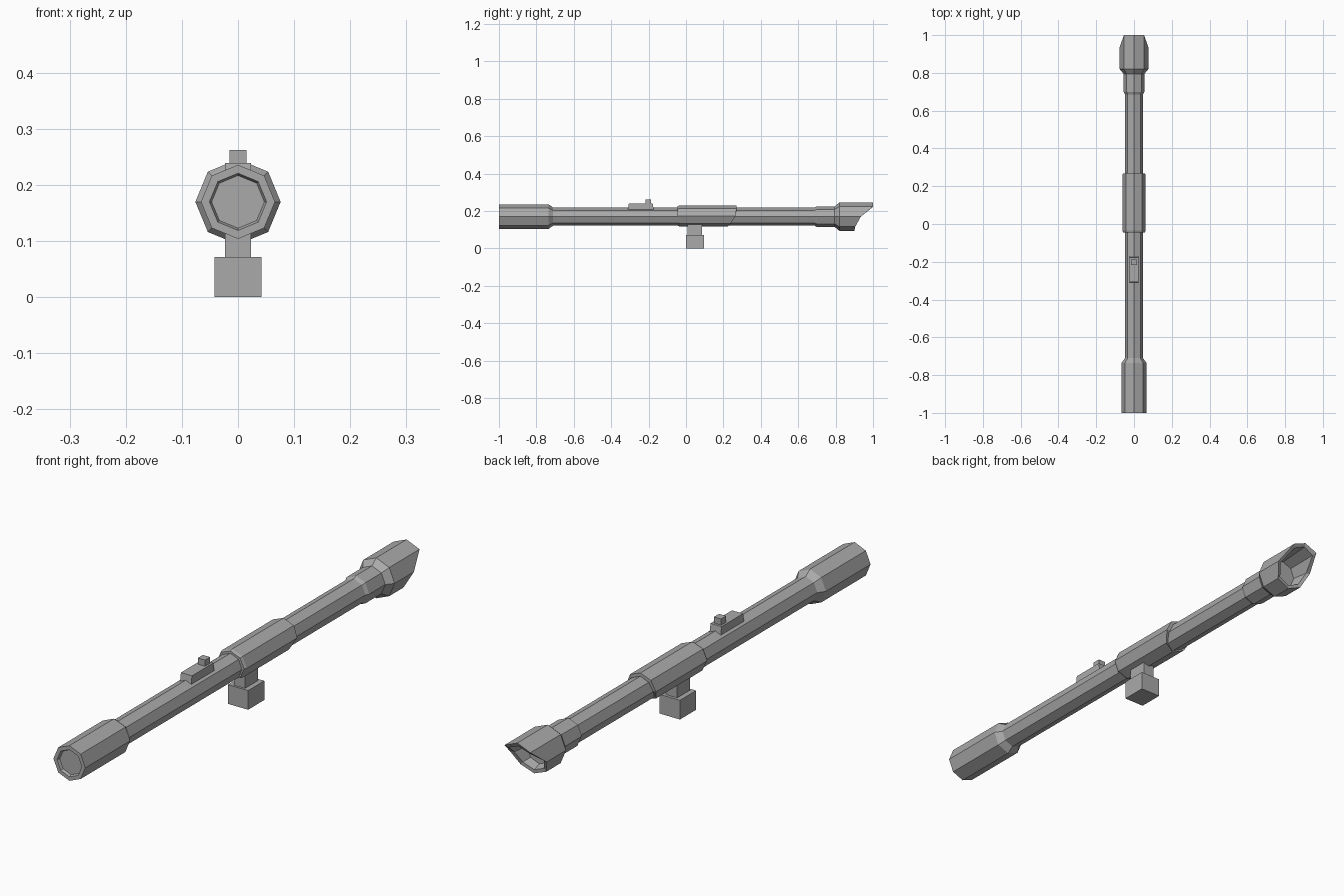
import bpy, bmesh, math
from mathutils import Vector

cube = bpy.data.objects.get("Cube")
if cube:
    bpy.data.objects.remove(cube, do_unlink=True)

SIDES = 8
AXIS_Z = 0.17

metal = bpy.data.materials.new("grey metal")
metal.use_nodes = True
GREY = (0.4, 0.4, 0.4, 1)
metal.diffuse_color = GREY
metal.node_tree.nodes["Principled BSDF"].inputs["Base Color"].default_value = GREY


def finish(name, bm):
    bmesh.ops.recalc_face_normals(bm, faces=bm.faces)
    mesh = bpy.data.meshes.new(name)
    bm.to_mesh(mesh)
    bm.free()
    mesh.materials.append(metal)
    obj = bpy.data.objects.new(name, mesh)
    bpy.context.collection.objects.link(obj)
    return obj


def tube(name, rings, axis_z=AXIS_Z, squash=1.0):
    """Loft octagons along y. A ring is (radius, y); y may be a list from top to bottom corner."""
    bm = bmesh.new()
    loops = []
    for radius, y in rings:
        loop = []
        for i in range(SIDES):
            a = math.tau * i / SIDES
            step = min(i, SIDES - i)
            yy = y[step] if isinstance(y, list) else y
            loop.append(bm.verts.new((radius * math.sin(a), yy,
                                      axis_z + squash * radius * math.cos(a))))
        loops.append(loop)
    for a, b in zip(loops, loops[1:]):
        for i in range(SIDES):
            j = (i + 1) % SIDES
            bm.faces.new((a[i], a[j], b[j], b[i]))
    bm.faces.new(loops[0])
    bm.faces.new(loops[-1])
    return finish(name, bm)


def box(name, lo, hi, top_inset=0.0):
    """Box between two corners; its top may be drawn in along y."""
    lo, hi = Vector(lo), Vector(hi)
    bm = bmesh.new()
    bmesh.ops.create_cube(bm, size=1)
    for v in bm.verts:
        is_top = v.co.z > 0
        v.co = (lo + hi) / 2 + v.co * (hi - lo)
        if is_top:
            v.co.y += top_inset if v.co.y < (lo.y + hi.y) / 2 else -top_inset
    return finish(name, bm)


# Main barrel with the flared muzzle and its shallow recess
tube("barrel", [(0.047, -0.99), (0.051, -1.0), (0.066, -1.0), (0.066, -0.735),
                (0.048, -0.71), (0.048, 0.75)])

# Sleeve around the middle, its underside cut back at the rear
sleeve_end = [0.27, 0.27, 0.265, 0.24, 0.225]
tube("sleeve", [(0.05, -0.045), (0.057, -0.045), (0.061, -0.035), (0.061, sleeve_end),
                (0.048, sleeve_end)], axis_z=0.174, squash=0.92)

# Rear collar
tube("rear_collar", [(0.047, 0.685), (0.055, 0.70), (0.055, 0.82)])

# Rear hood: hollow, open downwards with a slanting mouth
mouth = [1.0, 1.0, 0.935, 0.905, 0.90]
inner = [0.995, 0.99, 0.93, 0.905, 0.90]
tube("rear_hood", [(0.055, 0.795), (0.076, 0.82), (0.076, mouth),
                   (0.062, inner), (0.052, 0.87)])

# Top sight
box("sight_base", (-0.023, -0.312, 0.20), (0.023, -0.172, 0.239), 0.006)
box("sight_post", (-0.015, -0.217, 0.235), (0.015, -0.187, 0.262))

# Underside mount
box("mount_neck", (-0.023, 0.008, 0.065), (0.023, 0.085, 0.14))
box("mount_block", (-0.042, 0.0, 0.0), (0.042, 0.096, 0.072))
